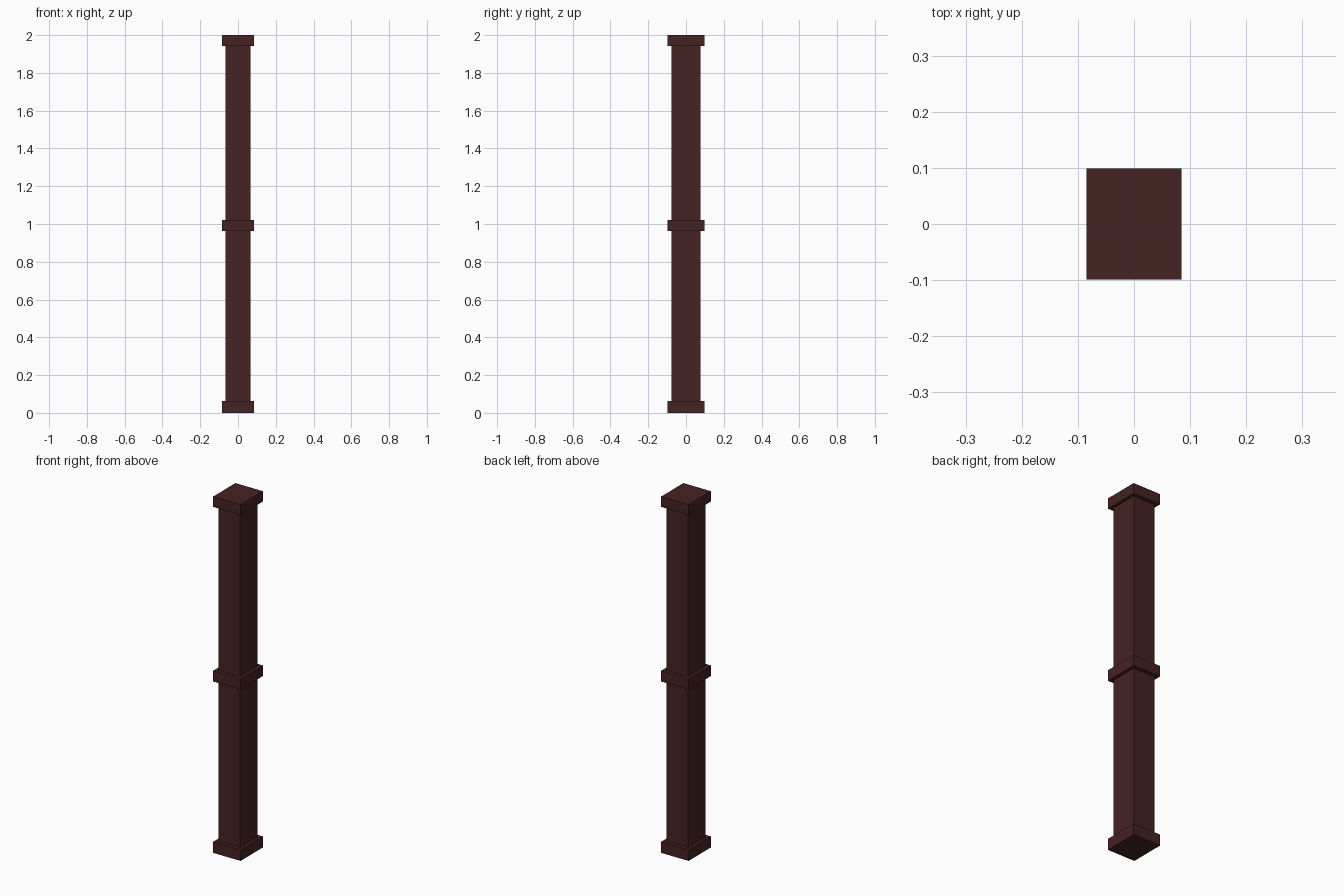
import bpy

if "Cube" in bpy.data.objects:
    bpy.data.objects.remove(bpy.data.objects["Cube"])

# Single dark reddish-brown wood colour
wood = bpy.data.materials.new("dark_brown_wood")
wood.diffuse_color = (0.061, 0.016, 0.016, 1.0)
wood.use_nodes = True
wood.node_tree.nodes["Principled BSDF"].inputs["Base Color"].default_value = wood.diffuse_color


def box(name, half_x, half_y, z0, z1):
    """Box centred on the z axis, spanning z0 to z1."""
    bpy.ops.mesh.primitive_cube_add(size=1, location=(0, 0, (z0 + z1) / 2))
    ob = bpy.context.object
    ob.name = name
    ob.scale = (half_x * 2, half_y * 2, z1 - z0)
    bpy.ops.object.transform_apply(location=False, rotation=False, scale=True)
    ob.data.materials.append(wood)
    return ob


# Collars: base, middle band and cap
for name, z0, z1 in (("base_collar", 0.0, 0.062),
                     ("middle_collar", 0.962, 1.022),
                     ("top_collar", 1.942, 2.0)):
    box(name, 0.085, 0.099, z0, z1)

# Shaft sections between the collars
box("lower_shaft", 0.067, 0.078, 0.062, 0.962)
box("upper_shaft", 0.067, 0.078, 1.022, 1.942)
